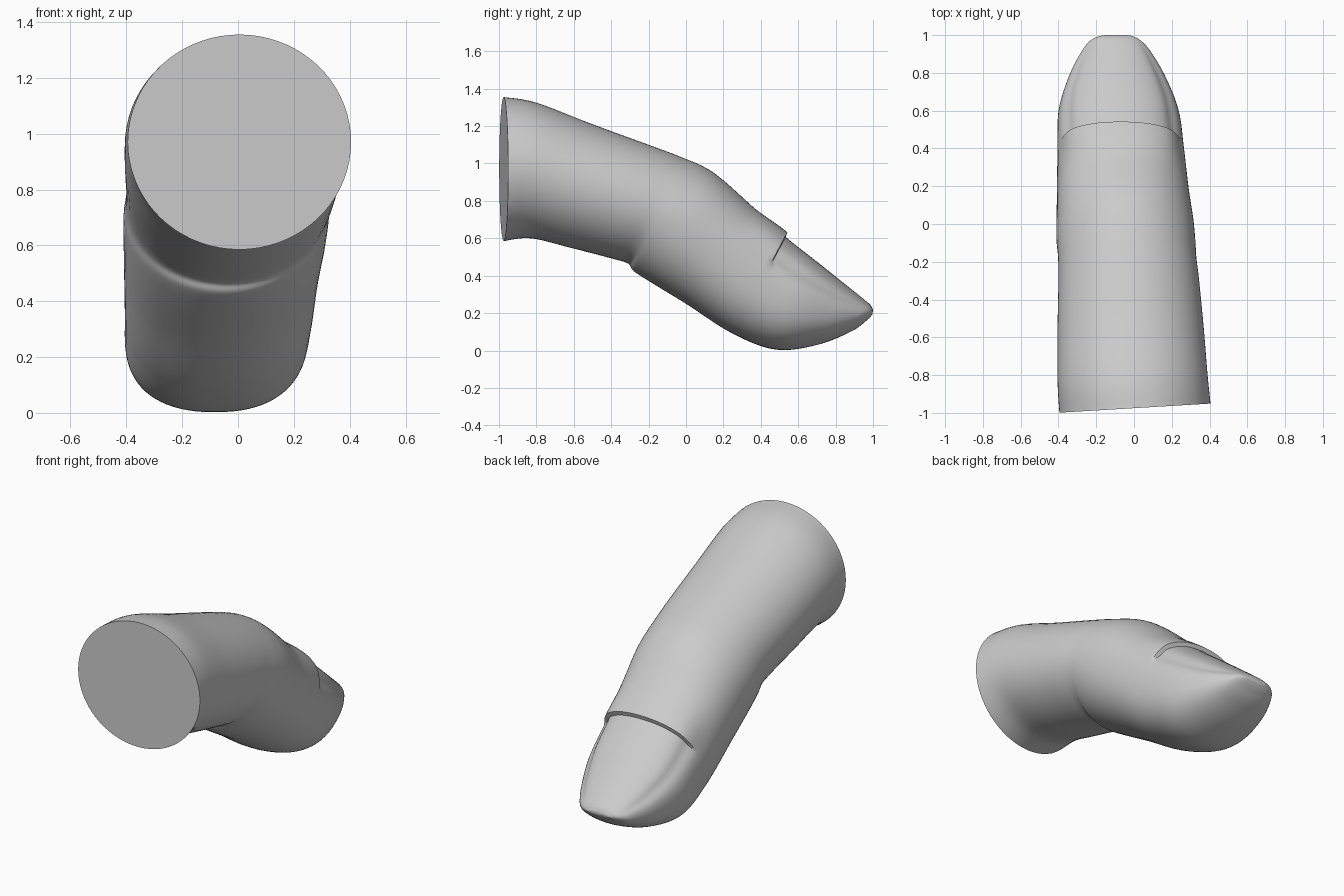
import bpy, bmesh
from math import sin, cos, pi, exp, radians
from mathutils import Vector

cube = bpy.data.objects.get("Cube")
if cube:
    bpy.data.objects.remove(cube)

# Cross-sections: top y, top z, bottom y, bottom z, min x, max x, roundness exponent
SECTIONS = [Vector(s) for s in (
    (-.975, 1.355, -.975, .585, -.395, .405, 2),
    (-.80, 1.325, -.83, .60, -.405, .39, 2),
    (-.50, 1.21, -.62, .55, -.405, .37, 2),
    (-.20, 1.10, -.40, .493, -.40, .345, 2),
    (-.04, 1.04, -.31, .465, -.402, .33, 2),
    (.10, .98, -.28, .425, -.41, .325, 2),
    (.20, .91, -.18, .36, -.41, .315, 2.1),
    (.35, .775, .00, .25, -.408, .29, 2.2),
    (.53, .61, .25, .09, -.405, .265, 2.3),
    (.70, .475, .48, .005, -.40, .237, 2.3),
    (.85, .355, .70, .03, -.345, .165, 2.2),
    (.95, .275, .88, .10, -.275, .085, 2.1),
    (.985, .245, .965, .16, -.225, .03, 2),
    (1.0, .22, .997, .195, -.17, -.02, 2),
)]
NAIL = 8
STEPS = 8
SIDES = 72


def section_at(u):
    """Smoothly interpolate the cross-section table."""
    i = min(int(u), len(SECTIONS) - 2)
    t = u - i
    a, b = SECTIONS[max(i - 1, 0)], SECTIONS[i]
    c, d = SECTIONS[i + 1], SECTIONS[min(i + 2, len(SECTIONS) - 1)]
    return (2 * b + (c - a) * t + (2 * a - 5 * b + 4 * c - d) * t * t
            + (3 * b - a - 3 * c + d) * t ** 3) / 2


def smooth(x):
    x = max(0, min(1, x))
    return x * x * (3 - 2 * x)


def power(v, e):
    return (1 if v > 0 else -1) * abs(v) ** (2 / e)


def ring(u, past_cuticle):
    ty, tz, by, bz, x0, x1, e = section_at(u)
    centre = Vector(((x0 + x1) / 2, (ty + by) / 2, (tz + bz) / 2))
    up = Vector((0, (ty - by) / 2, (tz - bz) / 2))
    half = (x1 - x0) / 2
    points = []
    for k in range(SIDES):
        a = 2 * pi * k / SIDES
        angle = min(a, 2 * pi - a)
        radial = Vector((half * power(sin(a), e), 0, 0)) + up * power(cos(a), e)
        # Skin lip behind the nail, and grooves along the nail sides
        if past_cuticle:
            fade = smooth((len(SECTIONS) - 2 - u) / 3)
            offset = -.012 * fade * exp(-((angle - radians(55)) / .14) ** 2)
        else:
            offset = .025 * smooth(u - NAIL + 1) * smooth((1.25 - angle) / .6)
        p = centre + radial + radial.normalized() * offset
        p.y += .06 * p.x * smooth(1 - u / 2)
        points.append(p)
    return points


# Finger: lofted rings with a doubled ring at the cuticle
stations = []
for s in range((len(SECTIONS) - 1) * STEPS + 1):
    u = s / STEPS
    stations.append((u, u > NAIL))
    if u == NAIL:
        stations.append((u + .02, True))

bm = bmesh.new()
rings = [[bm.verts.new(p) for p in ring(*s)] for s in stations]
for r0, r1 in zip(rings, rings[1:]):
    for k in range(SIDES):
        n = (k + 1) % SIDES
        bm.faces.new((r0[k], r0[n], r1[n], r1[k]))
bm.faces.new(rings[0])
bm.faces.new(rings[-1])
bmesh.ops.recalc_face_normals(bm, faces=bm.faces)
mesh = bpy.data.meshes.new("finger")
bm.to_mesh(mesh)
bm.free()

finger = bpy.data.objects.new("finger", mesh)
bpy.context.collection.objects.link(finger)

grey = bpy.data.materials.new("light grey")
grey.use_nodes = True
grey.diffuse_color = (.6, .6, .6, 1)
grey.node_tree.nodes["Principled BSDF"].inputs["Base Color"].default_value = (.6, .6, .6, 1)
mesh.materials.append(grey)

bpy.ops.object.select_all(action='DESELECT')
finger.select_set(True)
bpy.context.view_layer.objects.active = finger
bpy.ops.object.shade_smooth_by_angle(angle=radians(40))
